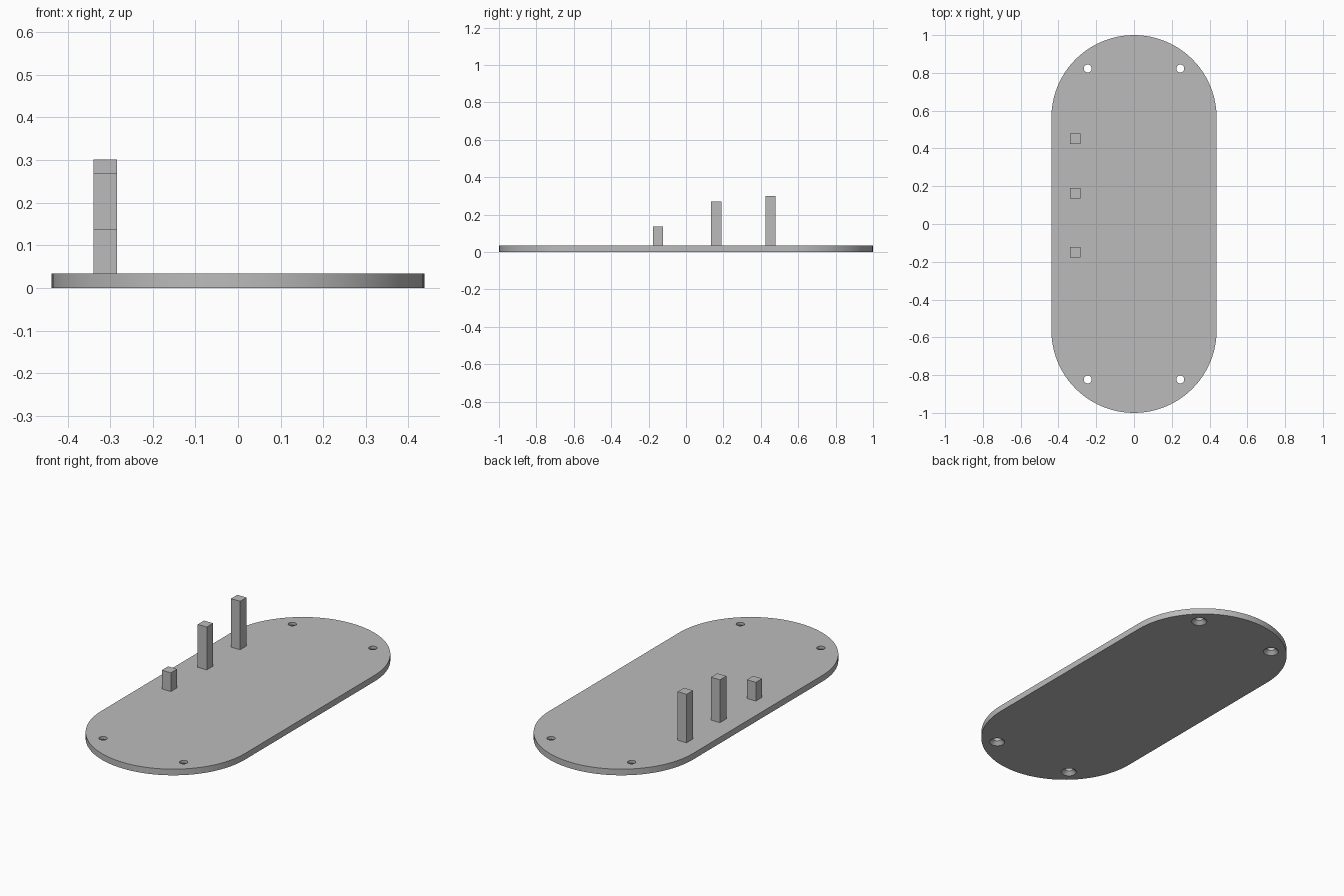
import bpy, bmesh
from math import pi, sin, cos, radians

cube = bpy.data.objects.get("Cube")
if cube:
    bpy.data.objects.remove(cube, do_unlink=True)

THICK, RADIUS, STRAIGHT = 0.034, 0.4375, 0.5625

grey = bpy.data.materials.new("light grey")
grey.use_nodes = True
colour = (0.5, 0.5, 0.5, 1)
grey.diffuse_color = colour
grey.node_tree.nodes["Principled BSDF"].inputs["Base Color"].default_value = colour


def make_object(name, bm):
    bmesh.ops.recalc_face_normals(bm, faces=bm.faces)
    mesh = bpy.data.meshes.new(name)
    bm.to_mesh(mesh)
    bm.free()
    mesh.materials.append(grey)
    obj = bpy.data.objects.new(name, mesh)
    bpy.context.collection.objects.link(obj)
    return obj


def lathe(bm, profile, x, y, sides=32):
    """Closed solid of revolution from (radius, z) pairs."""
    rings = [[bm.verts.new((x + r * cos(2 * pi * i / sides), y + r * sin(2 * pi * i / sides), z))
              for i in range(sides)] for r, z in profile]
    for low, high in zip(rings, rings[1:]):
        for i in range(sides):
            j = (i + 1) % sides
            bm.faces.new((low[i], low[j], high[j], high[i]))
    bm.faces.new(rings[0][::-1])
    bm.faces.new(rings[-1])


# Base plate: straight sides with a half circle at each end
bm = bmesh.new()
steps = 48
outline = []
for end in (1, -1):
    for i in range(steps + 1):
        a = pi * i / steps
        outline.append(bm.verts.new((end * RADIUS * cos(a), end * (STRAIGHT + RADIUS * sin(a)), 0)))
bottom = bm.faces.new(outline)
top = bmesh.ops.extrude_face_region(bm, geom=[bottom])
bmesh.ops.translate(bm, vec=(0, 0, THICK),
                    verts=[g for g in top["geom"] if isinstance(g, bmesh.types.BMVert)])
plate = make_object("base_plate", bm)

# Four screw holes, countersunk from below
bm = bmesh.new()
for x in (-0.245, 0.245):
    for y in (-0.823, 0.823):
        lathe(bm, [(0.05, -0.01), (0.04, 0), (0.021, 0.019), (0.021, 0.05)], x, y)
cutter = make_object("screw_hole_cutter", bm)
cutter.hide_render = True

cut = plate.modifiers.new("Screw holes", 'BOOLEAN')
cut.object = cutter
cut.solver = 'EXACT'
bpy.context.view_layer.objects.active = plate
bpy.ops.object.select_all(action='DESELECT')
plate.select_set(True)
bpy.ops.object.modifier_apply(modifier=cut.name)
bpy.data.objects.remove(cutter, do_unlink=True)
bpy.ops.object.shade_smooth_by_angle(angle=radians(30))

# Three square posts of rising height, standing on the plate
for name, y, height in (("short_post", -0.15, 0.137),
                        ("middle_post", 0.162, 0.27),
                        ("tall_post", 0.452, 0.301)):
    bm = bmesh.new()
    bmesh.ops.create_cube(bm, size=1)
    bmesh.ops.scale(bm, vec=(0.055, 0.055, height - THICK), verts=bm.verts)
    bmesh.ops.translate(bm, vec=(-0.312, y, (height + THICK) / 2), verts=bm.verts)
    make_object(name, bm)
